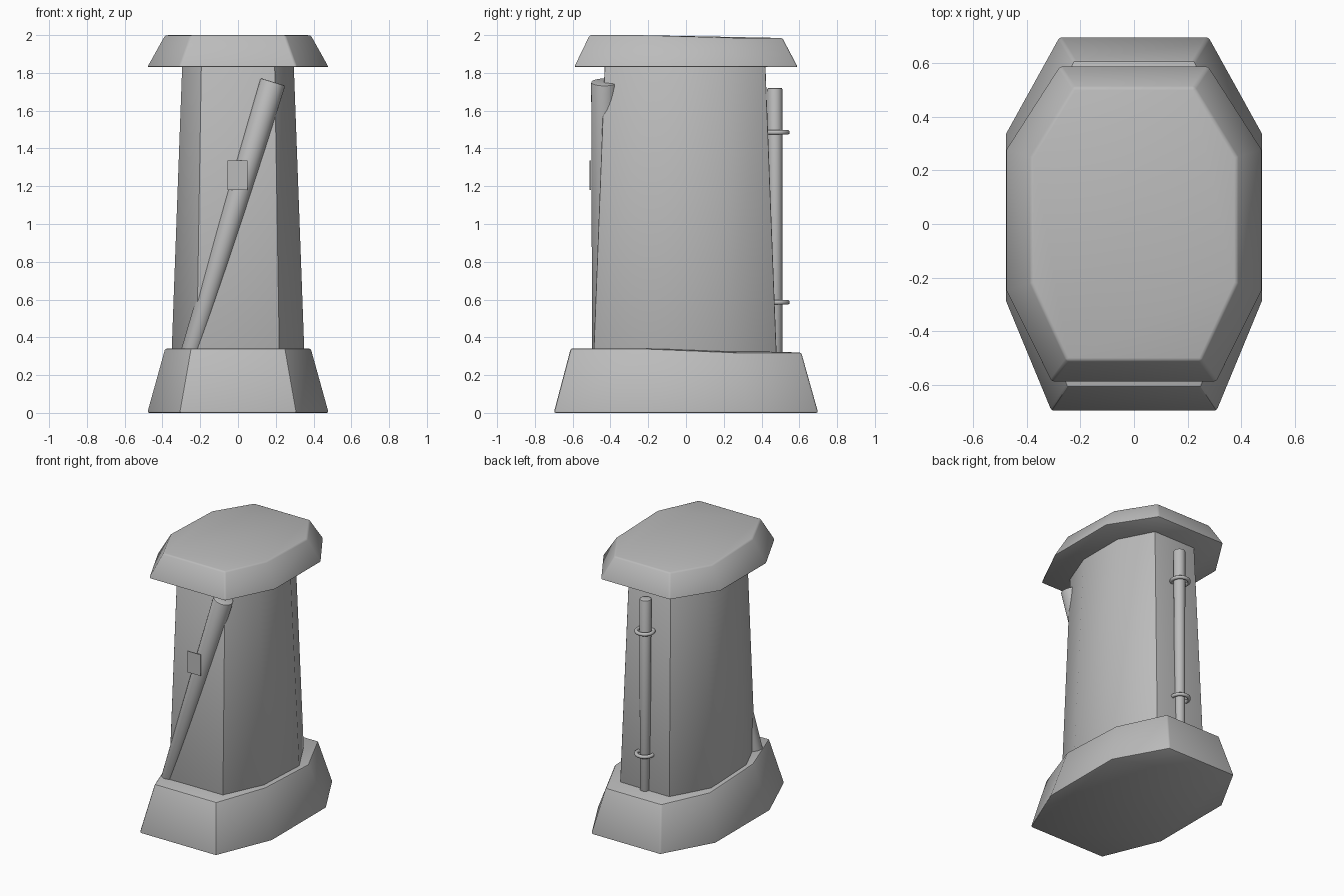
import bpy, bmesh, math
from mathutils import Vector

if "Cube" in bpy.data.objects:
    bpy.data.objects.remove(bpy.data.objects["Cube"])

grey = bpy.data.materials.new("plain grey")
grey.diffuse_color = (0.5, 0.5, 0.5, 1)
grey.use_nodes = True
grey.node_tree.nodes["Principled BSDF"].inputs["Base Color"].default_value = grey.diffuse_color


def finish(name, bm, bevel=0.0):
    bmesh.ops.recalc_face_normals(bm, faces=bm.faces[:])
    if bevel:
        edges = [e for e in bm.edges if e.calc_face_angle(0) > math.radians(32)]
        bmesh.ops.bevel(bm, geom=edges, offset=bevel, segments=2, profile=0.5, affect='EDGES')
    mesh = bpy.data.meshes.new(name)
    bm.to_mesh(mesh)
    bm.free()
    mesh.materials.append(grey)
    ob = bpy.data.objects.new(name, mesh)
    bpy.context.collection.objects.link(ob)
    bpy.ops.object.select_all(action='DESELECT')
    ob.select_set(True)
    bpy.context.view_layer.objects.active = ob
    bpy.ops.object.shade_smooth_by_angle(angle=math.radians(30))
    return ob


def ring(half_x, front, back):
    """Stretched octagon; front and back are (corner x, end y, side corner y, z)."""
    fx, fy, fs, fz = front
    bx, by, bs, bz = back
    right = [(fx, fy, fz), (half_x, fs, fz), (half_x, bs, bz), (bx, by, bz)]
    return right + [(-x, y, z) for x, y, z in reversed(right)]


def frustum(name, lower, upper, bevel):
    bm = bmesh.new()
    lo = [bm.verts.new(p) for p in lower]
    up = [bm.verts.new(p) for p in upper]
    bm.faces.new(lo[::-1])
    bm.faces.new(up)
    for i in range(8):
        j = (i + 1) % 8
        bm.faces.new((lo[i], lo[j], up[j], up[i]))
    return finish(name, bm, bevel)


def pipe(name, a, b, r1, r2, bevel):
    a, b = Vector(a), Vector(b)
    bm = bmesh.new()
    bmesh.ops.create_cone(bm, cap_ends=True, segments=32, radius1=r1, radius2=r2,
                          depth=(b - a).length)
    bm.transform((b - a).to_track_quat('Z', 'Y').to_matrix().to_4x4())
    bmesh.ops.translate(bm, vec=(a + b) / 2, verts=bm.verts[:])
    return finish(name, bm, bevel)


# Masonry parts: base, tapering column and cap slab
frustum("base",
        ring(0.48, (0.31, -0.70, -0.29, 0), (0.28, 0.70, 0.34, 0)),
        ring(0.385, (0.25, -0.61, -0.23, 0.342), (0.225, 0.61, 0.27, 0.32)), 0.01)
frustum("column",
        ring(0.352, (0.22, -0.49, -0.20, 0.30), (0.20, 0.48, 0.21, 0.30)),
        ring(0.295, (0.195, -0.43, -0.17, 1.85), (0.17, 0.42, 0.18, 1.85)), 0.006)
frustum("cap",
        ring(0.48, (0.31, -0.592, -0.25, 1.83), (0.28, 0.592, 0.28, 1.83)),
        ring(0.385, (0.25, -0.51, -0.22, 2.0), (0.225, 0.51, 0.25, 1.985)), 0.01)

# Leaning pipe across the front
pipe("front_pipe", (-0.257, -0.445, 0.30), (0.185, -0.434, 1.752), 0.052, 0.068, 0.006)

# Upright pipe on the back with two clamp rings
pipe("back_pipe", (0, 0.476, 0.28), (0, 0.47, 1.72), 0.034, 0.04, 0.006)
for label, z in (("lower", 0.585), ("upper", 1.485)):
    bpy.ops.mesh.primitive_torus_add(location=(0, 0.478, z), major_radius=0.058,
                                     minor_radius=0.013, major_segments=32, minor_segments=10)
    clamp = bpy.context.object
    clamp.name = label + "_clamp_ring"
    clamp.data.materials.append(grey)
    bpy.ops.object.shade_smooth_by_angle(angle=math.radians(60))

# Small plate fixed to the leaning pipe
bm = bmesh.new()
bmesh.ops.create_cube(bm, size=1)
bmesh.ops.scale(bm, vec=(0.106, 0.006, 0.156), verts=bm.verts[:])
bmesh.ops.translate(bm, vec=(-0.002, -0.507, 1.257), verts=bm.verts[:])
finish("plate", bm)
